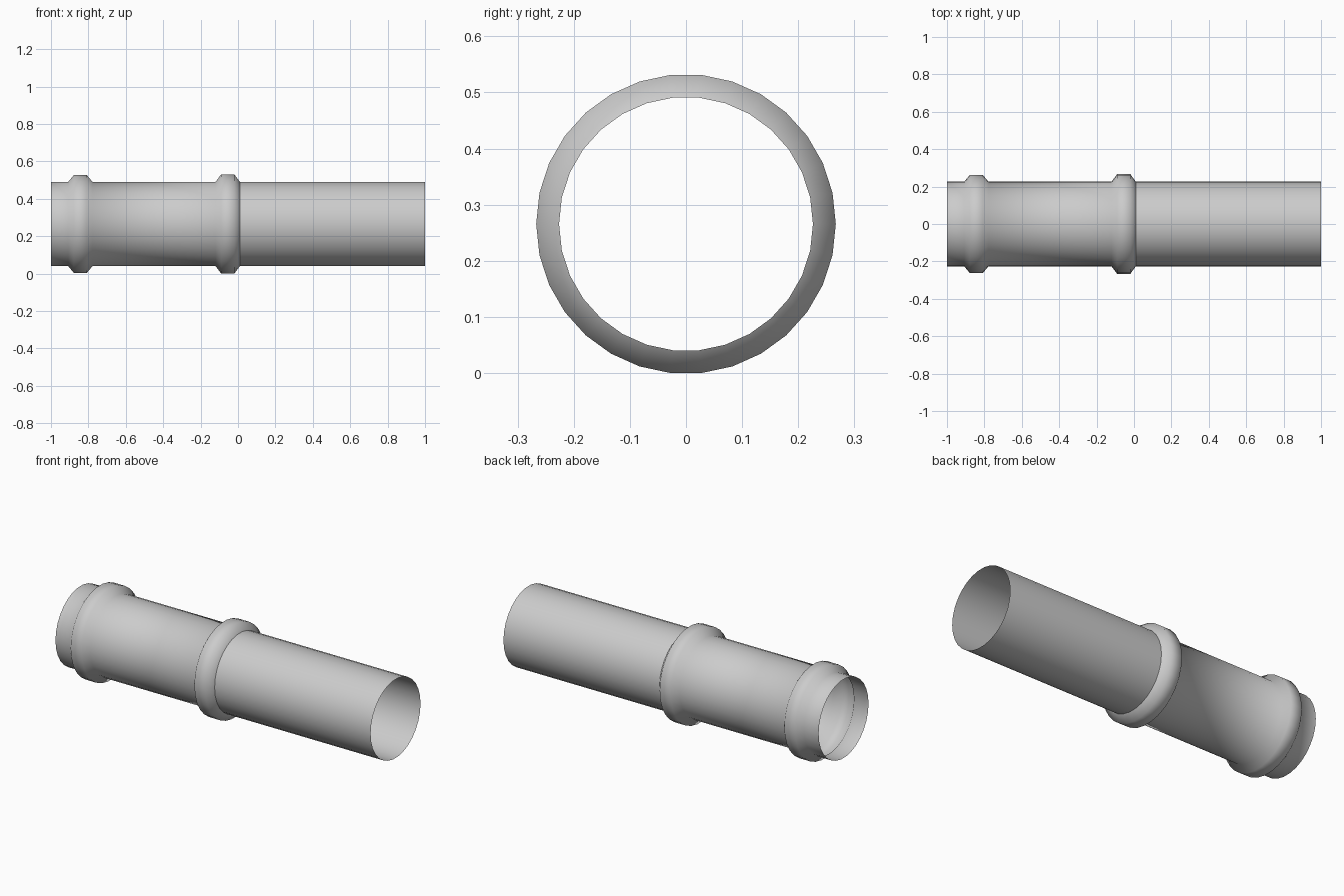
import bpy, bmesh
from math import cos, sin, tau, radians

if "Cube" in bpy.data.objects:
    bpy.data.objects.remove(bpy.data.objects["Cube"])

SIDES = 30          # vertex on +y, flats at top and bottom
R = 0.2263          # pipe radius
CZ = 0.267 * cos(radians(6))


def lathe(name, profile):
    """Open shell turned about the x axis from (x, radius) points."""
    bm = bmesh.new()
    rings = [[bm.verts.new((x, r * cos(tau * i / SIDES), CZ + r * sin(tau * i / SIDES)))
              for i in range(SIDES)] for x, r in profile]
    for a, b in zip(rings, rings[1:]):
        for i in range(SIDES):
            j = (i + 1) % SIDES
            f = bm.faces.new((a[i], a[j], b[j], b[i]))
            f.smooth = True
    bm.normal_update()
    # Make faces point outward
    for f in bm.faces:
        c = f.calc_center_median()
        if f.normal.y * c.y + f.normal.z * (c.z - CZ) < 0:
            f.normal_flip()
    me = bpy.data.meshes.new(name)
    bm.to_mesh(me)
    bm.free()
    ob = bpy.data.objects.new(name, me)
    bpy.context.collection.objects.link(ob)
    return ob


def collar(start, r):
    """Raised bead with sloped flanks."""
    return [(start, R), (start + 0.03, r), (start + 0.1, r), (start + 0.13, R)]


# Socket half with two beads
lathe("socket_section", [(-1, R)] + collar(-0.908, 0.2625) + collar(-0.12, 0.267))

# Plain pipe half
lathe("plain_pipe", [(0.01, R), (1, R)])
